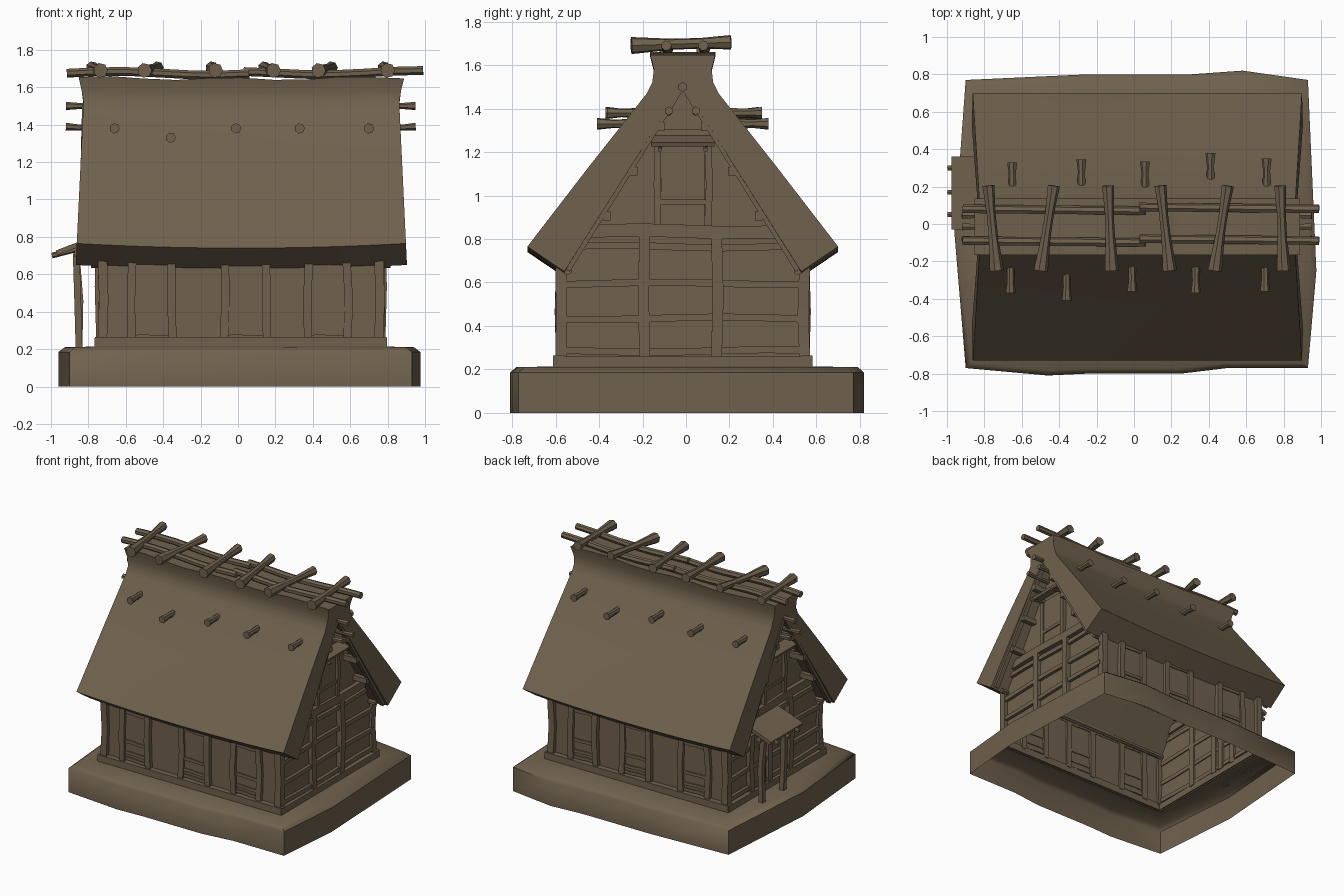
import bpy, bmesh, math
from mathutils import Vector

if "Cube" in bpy.data.objects:
    bpy.data.objects.remove(bpy.data.objects["Cube"], do_unlink=True)

wood = bpy.data.materials.new("weathered brown")
wood.use_nodes = True
COLOR = (0.16, 0.12, 0.075, 1)
wood.diffuse_color = COLOR
wood.node_tree.nodes["Principled BSDF"].inputs["Base Color"].default_value = COLOR

CX, CY = 0.015, -0.015      # centre of the house on its plinth


def finish(name, bm, angle=35, fix=True):
    if fix:
        bmesh.ops.recalc_face_normals(bm, faces=bm.faces)
    mesh = bpy.data.meshes.new(name)
    bm.to_mesh(mesh)
    bm.free()
    mesh.materials.append(wood)
    obj = bpy.data.objects.new(name, mesh)
    bpy.context.collection.objects.link(obj)
    bpy.ops.object.select_all(action="DESELECT")
    obj.select_set(True)
    bpy.context.view_layer.objects.active = obj
    bpy.ops.object.shade_smooth_by_angle(angle=math.radians(angle))
    return obj


def loft(bm, rings, caps=True):
    loops = [[bm.verts.new(p) for p in ring] for ring in rings]
    n = len(loops[0])
    for a, b in zip(loops, loops[1:]):
        for i in range(n):
            bm.faces.new((a[i], a[(i + 1) % n], b[(i + 1) % n], b[i]))
    if caps:
        bm.faces.new(loops[0])
        bm.faces.new(loops[-1])


def bar(name, pts, sizes, sides=4):
    """Sweep along points; sizes are (half width, half height) per point or one for all."""
    pts = [Vector(p) for p in pts]
    if not isinstance(sizes, list):
        sizes = [sizes] * len(pts)
    grow = math.sqrt(2) if sides == 4 else 1
    rings = []
    for i, p in enumerate(pts):
        d = (pts[min(i + 1, len(pts) - 1)] - pts[max(i - 1, 0)]).normalized()
        ref = Vector((0, 1, 0)) if abs(d.z) > 0.9 else Vector((0, 0, 1))
        side = d.cross(ref).normalized()
        up = side.cross(d)
        w, h = sizes[i] if isinstance(sizes[i], tuple) else (sizes[i], sizes[i])
        angles = [(k + 0.5) * 2 * math.pi / sides for k in range(sides)]
        rings.append([p + grow * (side * w * math.cos(a) + up * h * math.sin(a)) for a in angles])
    bm = bmesh.new()
    loft(bm, rings)
    return finish(name, bm)


def wavy(a, b, amount, n=6, phase=0.0):
    """Points from a to b with a gentle vertical wobble."""
    a, b = Vector(a), Vector(b)
    return [a.lerp(b, i / n) + Vector((0, 0, amount * math.sin(phase + 6.0 * i / n)))
            for i in range(n + 1)]


# Stone plinth, hollow below and open under the house
outline = [(-.9, -.77), (-.46, -.81), (-.25, -.8), (.25, -.8), (.5, -.77), (.93, -.77),
           (.975, -.25), (.93, .77), (.58, .82), (.3, .8), (-.25, .8), (-.9, .77), (-.96, -.05)]


def ring(scale, z):
    return [(x * scale, y * scale, z) for x, y in outline]


hole = [(max(-.72, min(.75, x)), max(-.57, min(.54, y)), .215) for x, y in outline]
bm = bmesh.new()
loft(bm, [ring(1, 0), ring(1, .185), ring(.965, .21), hole], caps=False)
finish("plinth", bm, 50)

# House walls: two long sides and two pointed gable ends
bm = bmesh.new()
x0, x1 = CX - .74, CX + .74
section = [(-.57, .2), (-.57, .67), (CY, 1.53), (.54, .67), (.54, .2)]
ends = [[bm.verts.new((x, y, z)) for y, z in section] for x in (x0, x1)]
for e in ends:
    bm.faces.new(e)
for i in (0, 3):
    bm.faces.new((ends[0][i], ends[0][i + 1], ends[1][i + 1], ends[1][i]))
finish("walls", bm)

# Thick thatched roof lofted along its length with a slight sag
left = [(-.545, .65), (-.715, .765), (-.43, 1.135), (-.165, 1.47), (-.14, 1.52), (-.133, 1.58), (-.15, 1.655)]
profile = left + [(-y, z) for y, z in reversed(left)] + [(0, 1.51)]
rings = []
for i in range(11):
    t = i / 5 - 1
    sag = .025 * (t * t - 1)
    r = []
    for y, z in profile:
        half = .88 - .035 * (z - .765) / .735 if z < 1.54 else .845 + .025 * (z - 1.54) / .115
        wob = .008 * math.sin(i * 1.7) if z > 1.6 else 0
        r.append((CX + .003 + t * half, CY + y, z + sag * (1 if z < 1 else .4) + wob))
    rings.append(r)
bm = bmesh.new()
loft(bm, rings)
finish("thatched_roof", bm, 32)

# Ridge poles, two overlapping lengths on each side
for y in (.08, -.09):
    bar("ridge_pole", wavy((-.915, y, 1.675), (.06, y - .01, 1.675), .01), .024, 7)
    bar("ridge_pole", wavy((.03, y + .01, 1.675), (.99, y, 1.68), .01, phase=2), .024, 7)

# Logs laid across the ridge, flared at both ends
for xb, xf in ((-.78, -.735), (-.43, -.5), (-.14, -.12), (.14, .19), (.5, .43), (.78, .8)):
    a, b = Vector((xb, .205, 1.705)), Vector((xf, -.25, 1.69))
    bar("ridge_log", [a, a.lerp(b, .3), a.lerp(b, .6), b], [.034, .025, .026, .04], 7)

# Pegs poking out of both slopes
for x, z, y in ((-.66, 1.38, -.37), (-.36, 1.33, -.41), (-.01, 1.38, -.36), (.33, 1.38, -.37), (.7, 1.38, -.36),
                (-.65, 1.38, .33), (-.28, 1.37, .345), (.06, 1.38, .335), (.41, 1.33, .38), (.71, 1.38, .35)):
    bar("roof_peg", [(x, y * .4, z), (x, y * .82, z), (x, y, z)], [.026, .02, .028], 7)

# Sill beams around the foot of the walls
for y in (-.585, .555):
    bar("sill_long", [(-.765, y, .237), (.795, y, .237)], (.027, .028))
for x in (-.74, .77):
    bar("sill_short", [(x, -.61, .235), (x, .575, .235)], (.026, .025))

# Wall-top beams with their ends showing past the corners
for y in (-.545, .515):
    bar("eave_beam", [(-.785, y, .652), (.815, y, .652)], (.02, .018), 6)


def post(name, x, y, top, lean=0.0, bottom=.25, half=.025):
    bulge = .008 * math.sin(x * 9 + y * 7)
    bar(name, [(x, y, bottom), (x + bulge, y + bulge, (bottom + top) / 2), (x + lean, y, top)], half)


# Long walls: corner posts and three framed panels with rails
for s, wall in ((-1, -.57), (1, .54)):
    face = wall + s * .006
    for x in (-.725, .755):
        post("corner_post", x, face, .68)
    for xa, xb in ((-.57, -.35), (-.075, .155), (.375, .585)):
        post("panel_post", xa, face, .68, .005, half=.022)
        post("panel_post", xb, face, .68, -.005, half=.022)
        bar("door_panel", [(xa, face, .46), (xb, face, .46)], (.004, .18))
        for z in (.285, .33, .415, .64):
            bar("panel_rail", wavy((xa, face, z), (xb, face, z), .003, 3), (.012, .012))

# Gable ends: timber framing, loft window, awning and roof trim
for s in (-1, 1):
    wall = CX + s * .74
    face = wall + s * .008
    for y in (-.19, .14):
        post("gable_post", face, y, .82)
    for z, reach in ((.285, .55), (.435, .55), (.595, .55), (.765, .47)):
        bar("gable_rail", wavy((face, CY - reach, z), (face, CY + reach, z), .006, 6, z * 9), (.016, .016))
    bar("gable_tie_beam", wavy((face, CY - .45, .835), (face, CY + .45, .835), .006), (.025, .03))
    for y in (-.13, .1):
        post("window_post", face, y, 1.25, 0, .85, .016)
    bar("window_panel", [(face, CY, .86), (face, CY, 1.23)], (.004, .1))
    bar("window_rail", [(face, -.12, .97), (face, .09, .97)], (.014, .012))
    bar("window_header", [(face, -.17, 1.29), (face, .14, 1.29)], (.018, .014))
    # Sloping awning over the loft window
    bar("window_awning", [(wall, CY, 1.275), (wall + s * .1, CY, 1.235)], (.145, .01))
    for y in (-.12, .09):
        bar("awning_bracket", [(wall, y, 1.23), (wall + s * .115, y, 1.21)], .011, 6)
    # Bargeboards and roof battens following the roof slope
    edge = CX + s * .82
    for t in (-1, 1):
        bar("bargeboard", [(edge + s * .03, CY + t * .535, .66), (edge + s * .01, CY + t * .01, 1.5)], .018)
        for k in (.2, .45, .7):
            y, z = CY + t * .5 * k, 1.48 - .82 * k
            bar("roof_batten", [(wall - s * .03, y, z), (edge + s * .035, y, z)], (.017, .02))
    # Poles running out past the roof edge
    bar("ridge_purlin", [(wall, CY, 1.5), (CX + s * .86, CY, 1.5), (CX + s * .935, CY, 1.5)], [.018, .016, .022], 6)
    for y in (-.065, .06):
        bar("side_purlin", [(wall, CY + y, 1.385), (CX + s * .86, CY + y, 1.385), (CX + s * .935, CY + y, 1.39)],
            [.018, .015, .02], 6)

# Small entrance porch on the right-hand gable
bar("porch_roof", [(-.73, .165, .80), (-.86, .165, .757), (-.97, .165, .715)], (.195, .013))
for y in (.05, .17, .3):
    bar("porch_rafter", [(-.74, y, .765), (-.995, y, .70)], .015, 6)
bar("porch_beam", [(-.855, -.01, .71), (-.855, .345, .71)], .018)
for y in (.04, .29):
    post("porch_post", -.85, y, .71, -.015, .205, .018)
bar("porch_door", [(-.737, .165, .26), (-.737, .165, .68)], (.004, .1))
for y in (.06, .27):
    post("porch_door_post", -.735, y, .69)
